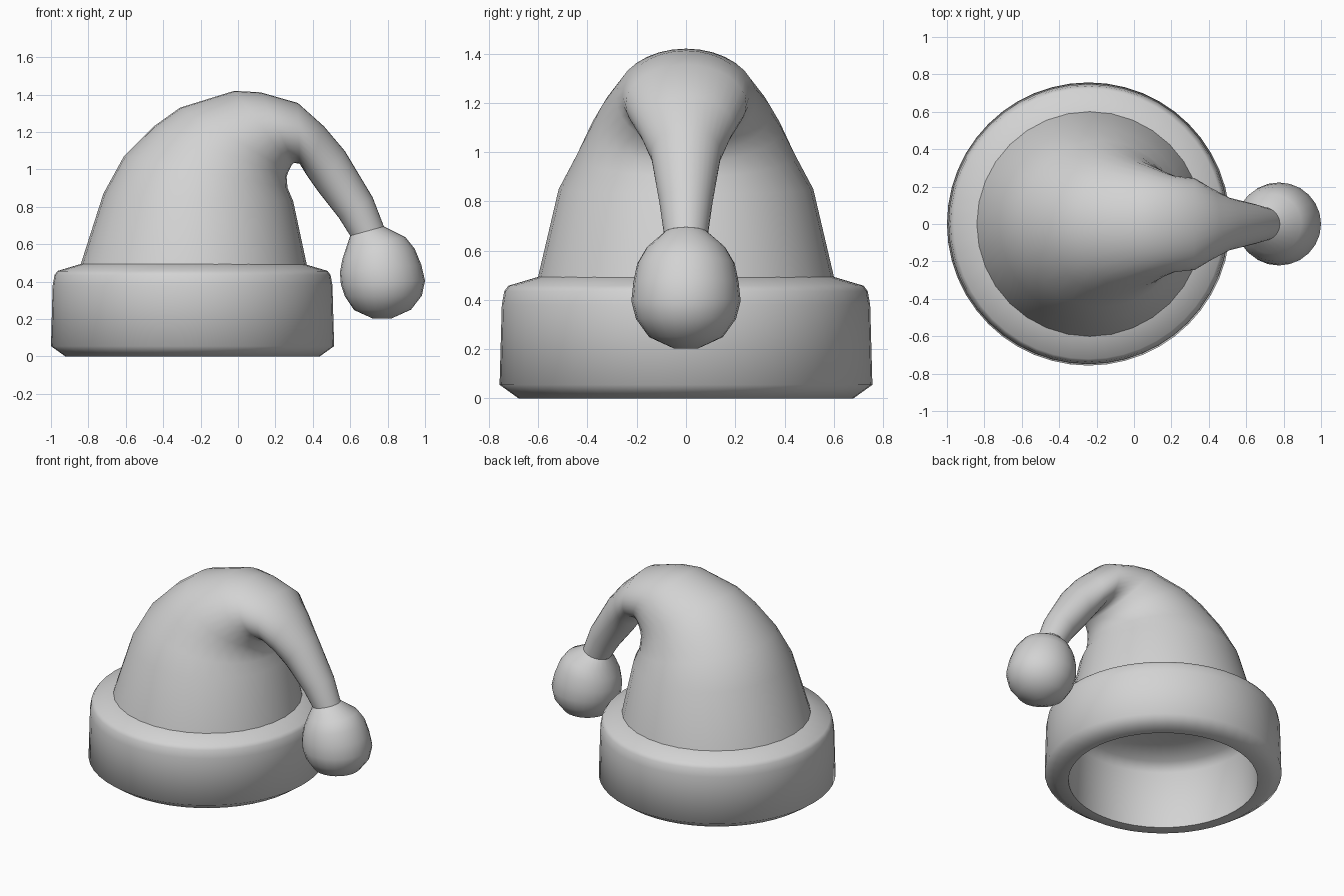
import bpy, bmesh, math
from mathutils import Vector

if "Cube" in bpy.data.objects:
    bpy.data.objects.remove(bpy.data.objects["Cube"], do_unlink=True)

GREY = (0.65, 0.65, 0.65, 1.0)
felt = bpy.data.materials.new("light grey")
felt.use_nodes = True
felt.diffuse_color = GREY
felt.node_tree.nodes["Principled BSDF"].inputs["Base Color"].default_value = GREY

HAT_X = -0.243


def finish(name, bm):
    mesh = bpy.data.meshes.new(name)
    bm.to_mesh(mesh)
    bm.free()
    mesh.materials.append(felt)
    obj = bpy.data.objects.new(name, mesh)
    bpy.context.collection.objects.link(obj)
    bpy.ops.object.select_all(action="DESELECT")
    obj.select_set(True)
    bpy.context.view_layer.objects.active = obj
    bpy.ops.object.shade_smooth_by_angle(angle=math.radians(65))


def loft(name, sections, sides, cap_end=False):
    """Bridge ellipses, each given by outer (x, z), inner (x, z) and half width."""
    bm = bmesh.new()
    rings = []
    for outer, inner, width in sections:
        o, i = Vector((outer[0], 0, outer[1])), Vector((inner[0], 0, inner[1]))
        ring = []
        for k in range(sides):
            a = math.tau * k / sides
            side = Vector((0, width * math.sin(a), 0))
            ring.append(bm.verts.new((o + i) / 2 + (o - i) / 2 * math.cos(a) + side))
        rings.append(ring)
    for low, high in zip(rings, rings[1:]):
        for k in range(sides):
            j = (k + 1) % sides
            bm.faces.new((low[k], low[j], high[j], high[k]))
    if cap_end:
        bm.faces.new(rings[-1])
    bmesh.ops.recalc_face_normals(bm, faces=bm.faces)
    finish(name, bm)


# Thick cuff: sloping top, outer wall, chamfered bottom, inner wall, shallow ceiling
cuff = [(0.595, 0.495), (0.722, 0.457), (0.738, 0.435), (0.748, 0.38),
        (0.757, 0.055), (0.68, 0), (0.605, 0), (0.60, 0.40), (0.55, 0.455),
        (0.40, 0.49), (0.20, 0.51), (0.05, 0.515)]
loft("cuff", [((HAT_X + r, z), (HAT_X - r, z), r) for r, z in cuff], 48, cap_end=True)

# Drooping crown
crown = [
    ((-0.845, 0.48), (0.37, 0.48), 0.604),
    ((-0.72, 0.87), (0.295, 0.83), 0.517),
    ((-0.61, 1.07), (0.265, 0.90), 0.445),
    ((-0.45, 1.23), (0.26, 0.96), 0.388),
    ((-0.31, 1.33), (0.27, 0.99), 0.345),
    ((-0.02, 1.42), (0.285, 1.02), 0.285),
    ((0.12, 1.412), (0.30, 1.035), 0.258),
    ((0.32, 1.355), (0.33, 1.03), 0.245),
    ((0.46, 1.23), (0.37, 0.965), 0.19),
    ((0.57, 1.10), (0.43, 0.88), 0.142),
    ((0.72, 0.85), (0.54, 0.74), 0.108),
    ((0.78, 0.695), (0.60, 0.645), 0.09),
]
loft("crown", crown, 32)

# Pompom gathered onto the tip of the crown
pompom = [
    crown[-1],
    ((0.895, 0.638), (0.58, 0.585), 0.16),
    ((0.945, 0.575), (0.558, 0.52), 0.198),
    ((0.98, 0.49), (0.545, 0.45), 0.214),
    ((1.0, 0.405), (0.55, 0.385), 0.222),
    ((0.983, 0.325), (0.572, 0.32), 0.203),
    ((0.925, 0.25), (0.62, 0.248), 0.15),
    ((0.82, 0.203), (0.72, 0.203), 0.05),
]
loft("pompom", pompom, 24, cap_end=True)
